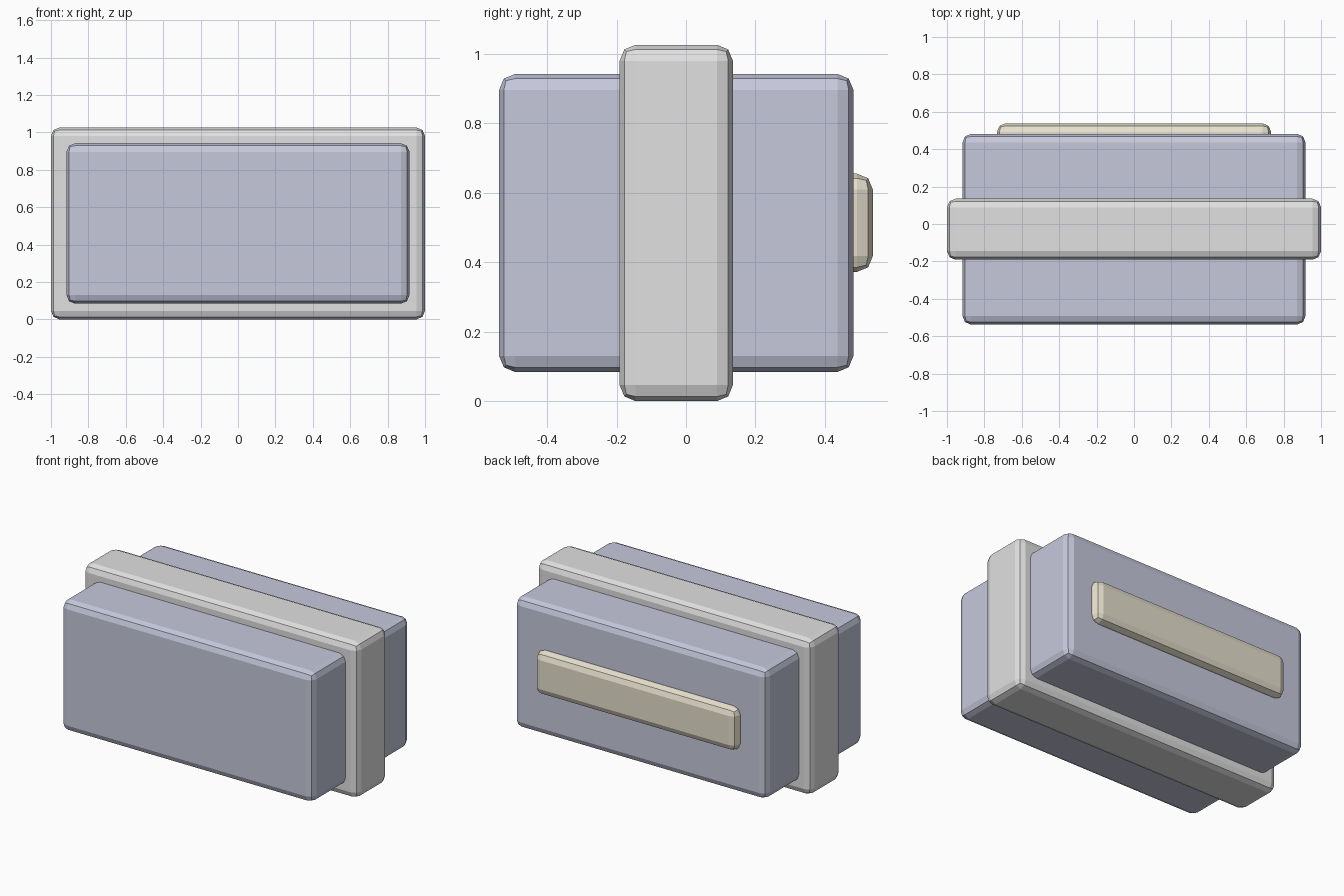
import bpy

if "Cube" in bpy.data.objects:
    bpy.data.objects.remove(bpy.data.objects["Cube"])


def material(name, rgb):
    m = bpy.data.materials.new(name)
    m.diffuse_color = (*rgb, 1.0)
    m.use_nodes = True
    m.node_tree.nodes["Principled BSDF"].inputs["Base Color"].default_value = m.diffuse_color
    return m


def bevelled_box(name, lo, hi, bevel, mat):
    """Box between two corners with a two-step edge bevel, flat shaded."""
    centre = [(a + b) / 2 for a, b in zip(lo, hi)]
    bpy.ops.mesh.primitive_cube_add(size=1, location=centre)
    ob = bpy.context.object
    ob.name = name
    ob.scale = [b - a for a, b in zip(lo, hi)]
    bpy.ops.object.transform_apply(location=False, rotation=False, scale=True)
    ob.data.materials.append(mat)
    mod = ob.modifiers.new("edge_bevel", 'BEVEL')
    mod.width = bevel
    mod.segments = 2
    return ob


blue_grey = material("blue_grey", (0.565, 0.584, 0.716))
light_grey = material("light_grey", (0.75, 0.75, 0.75))
beige = material("beige", (0.79, 0.74, 0.61))

# Main block running front to back
bevelled_box("body", (-0.917, -0.538, 0.084), (0.917, 0.482, 0.942), 0.046, blue_grey)
# Wider band around the middle
bevelled_box("middle_band", (-1.0, -0.191, 0.0), (1.0, 0.135, 1.026), 0.046, light_grey)
# Long bar set into the back face
bevelled_box("back_bar", (-0.733, 0.40, 0.372), (0.733, 0.538, 0.655), 0.046, beige)
